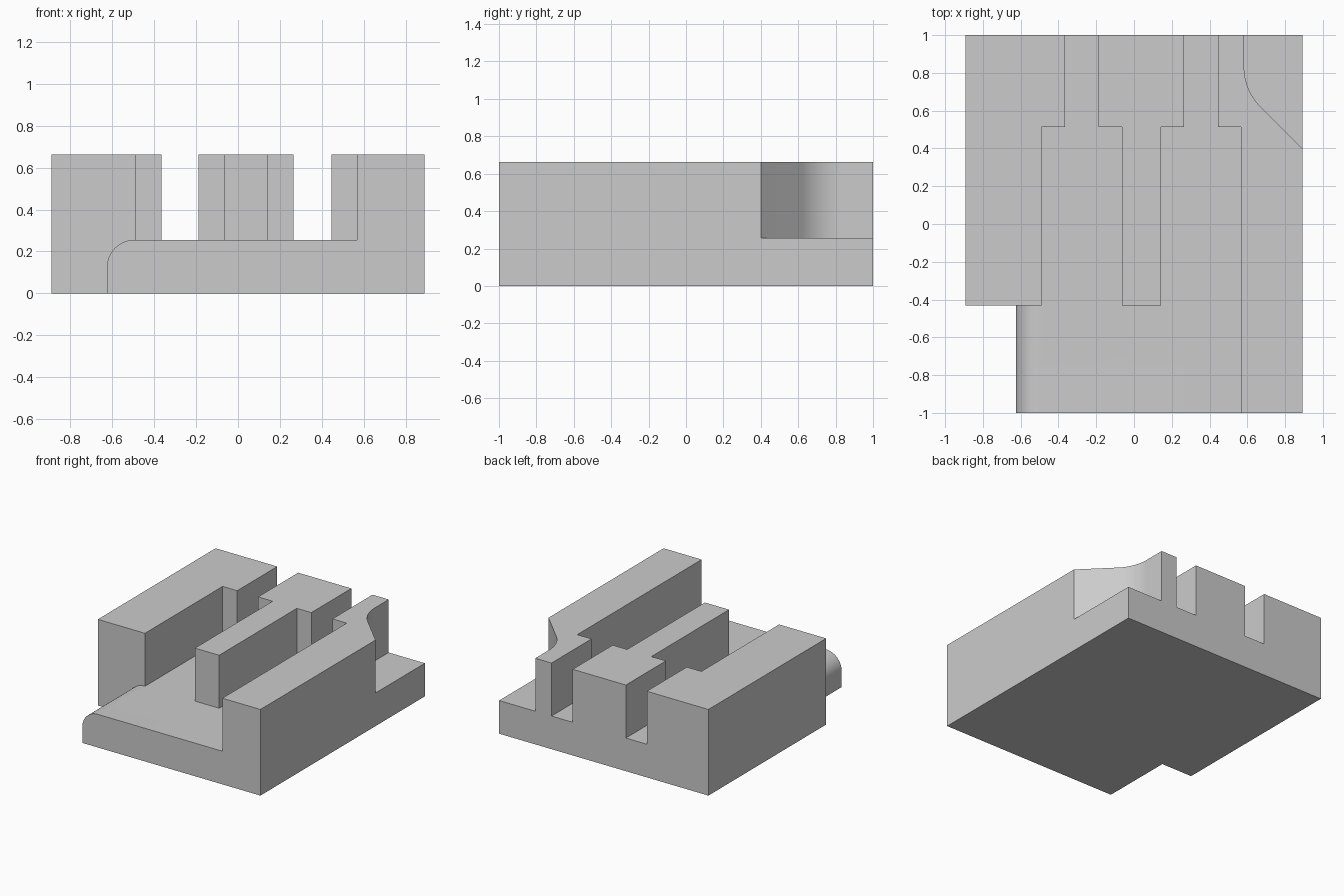
import bpy
import math

cube = bpy.data.objects.get("Cube")
if cube:
    bpy.data.objects.remove(cube, do_unlink=True)

HALF_W, HALF_L, TOP, FLOOR = 0.891, 1.0, 0.663, 0.255
FRONT, STEP, RAIL = -0.432, 0.513, 0.567
OVER = 0.2  # how far cutters reach past the block

grey = bpy.data.materials.new("plain_grey")
grey.use_nodes = True
grey.diffuse_color = (0.6, 0.6, 0.6, 1)
grey.node_tree.nodes["Principled BSDF"].inputs["Base Color"].default_value = (0.6, 0.6, 0.6, 1)


def arc(cx, cy, r, start, end, steps=20):
    angles = [math.radians(start + (end - start) * i / steps) for i in range(steps + 1)]
    return [(cx + r * math.cos(a), cy + r * math.sin(a)) for a in angles]


def prism(name, outline, low, high, along="Z"):
    """Extrude a counter-clockwise outline along Z, or an (x, z) outline along Y."""
    if along == "Z":
        place = lambda p, d: (p[0], p[1], d)
    else:
        place = lambda p, d: (p[0], -d, p[1])
    n = len(outline)
    verts = [place(p, low) for p in outline] + [place(p, high) for p in outline]
    faces = [tuple(reversed(range(n))), tuple(range(n, 2 * n))]
    faces += [(i, (i + 1) % n, n + (i + 1) % n, n + i) for i in range(n)]
    mesh = bpy.data.meshes.new(name)
    mesh.from_pydata(verts, [], faces)
    mesh.update()
    obj = bpy.data.objects.new(name, mesh)
    bpy.context.collection.objects.link(obj)
    return obj


def slot(name, x0, x1, neck0, neck1):
    """Wide channel that narrows to a neck at the back."""
    back, start = HALF_L + OVER, FRONT - OVER
    outline = [(x0, start), (x1, start), (x1, STEP), (neck1, STEP),
               (neck1, back), (neck0, back), (neck0, STEP), (x0, STEP)]
    return prism(name, outline, FLOOR, TOP + OVER)


# Solid block
body = prism("slotted_block", [(-HALF_W, -HALF_L), (HALF_W, -HALF_L),
                               (HALF_W, HALF_L), (-HALF_W, HALF_L)], 0, TOP)
body.data.materials.append(grey)

# Front step with a rounded left edge
edge, r = -0.625, 0.13
far = -HALF_W - OVER
front_outline = [(far, -OVER), (edge, -OVER)]
front_outline += arc(edge + r, FLOOR - r, r, 180, 90)
front_outline += [(RAIL, FLOOR), (RAIL, TOP + OVER), (far, TOP + OVER)]
front_cut = prism("front_step_cutter", front_outline, -FRONT, HALF_L + OVER, "Y")

# Two stepped channels
left_slot = slot("outer_slot_cutter", -0.49, -0.064, -0.366, -0.188)
right_slot = slot("inner_slot_cutter", 0.142, RAIL, 0.265, 0.445)

# Back corner notch: straight wall, arc, then a diagonal
cx, cy, cr = 0.883, 0.832, 0.3
notch = [(cx - cr, HALF_L + OVER)] + arc(cx, cy, cr, 180, 225)
end_x, end_y = notch[-1]
reach = HALF_W + OVER
notch += [(reach, end_y - (reach - end_x)), (reach, HALF_L + OVER)]
corner_cut = prism("corner_notch_cutter", notch, FLOOR, TOP + OVER)

# Cut the block
cutters = [front_cut, left_slot, right_slot, corner_cut]
bpy.ops.object.select_all(action="DESELECT")
body.select_set(True)
bpy.context.view_layer.objects.active = body
for cutter in cutters:
    cutter.hide_render = True
    mod = body.modifiers.new(cutter.name, "BOOLEAN")
    mod.operation = "DIFFERENCE"
    mod.solver = "EXACT"
    mod.object = cutter
    bpy.ops.object.modifier_apply(modifier=mod.name)
for cutter in cutters:
    bpy.data.objects.remove(cutter, do_unlink=True)

bpy.ops.object.shade_smooth_by_angle(angle=math.radians(30))
